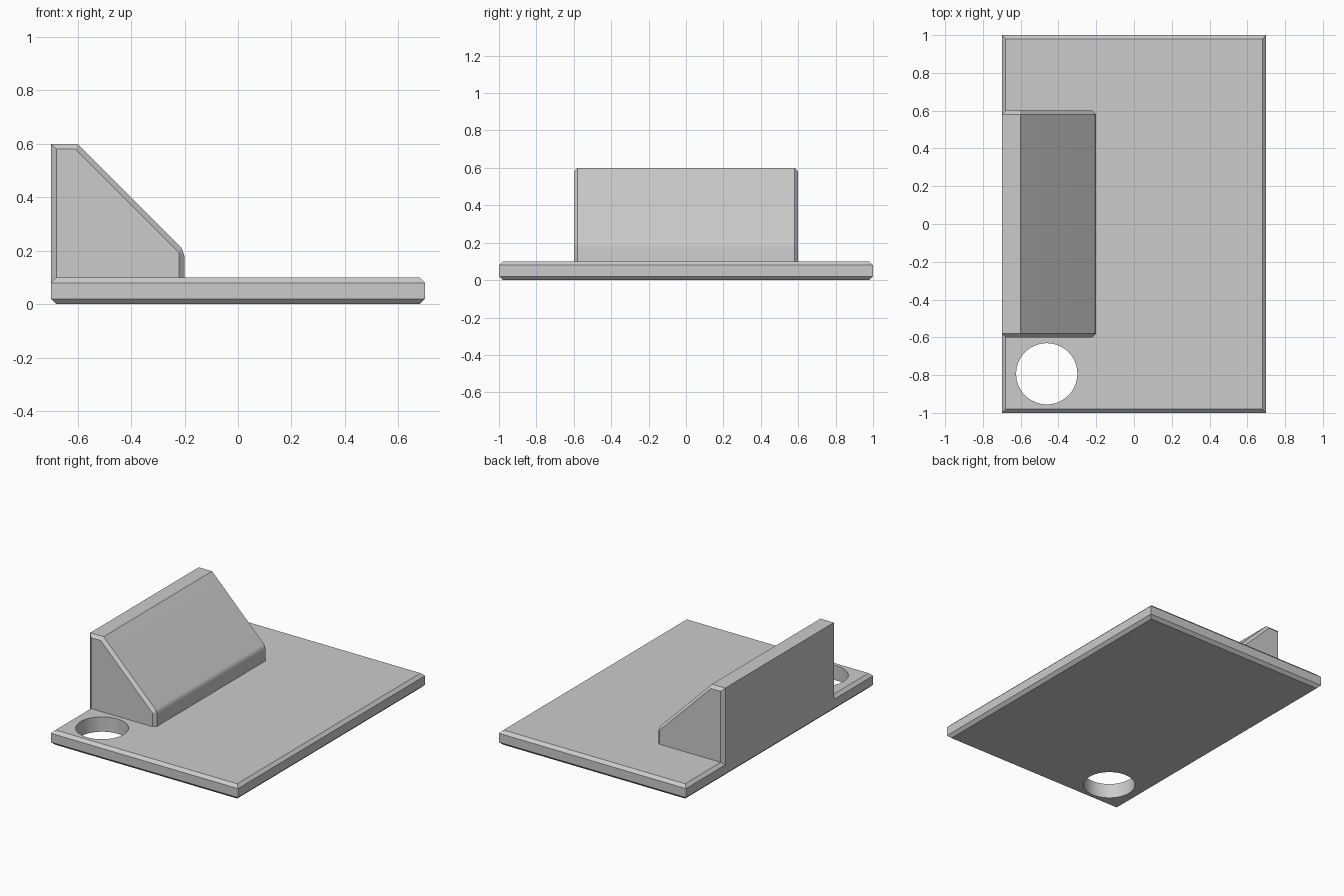
import bpy, bmesh

cube = bpy.data.objects.get("Cube")
if cube:
    bpy.data.objects.remove(cube, do_unlink=True)

grey = bpy.data.materials.new("light grey")
grey.use_nodes = True
colour = (0.6, 0.6, 0.6, 1)
grey.diffuse_color = colour
grey.node_tree.nodes["Principled BSDF"].inputs["Base Color"].default_value = colour


def loft(name, rings):
    """Solid through a stack of matching point rings, capped at both ends."""
    bm = bmesh.new()
    loops = [[bm.verts.new(p) for p in ring] for ring in rings]
    count = len(loops[0])
    for a, b in zip(loops, loops[1:]):
        for i in range(count):
            j = (i + 1) % count
            bm.faces.new((a[i], a[j], b[j], b[i]))
    bm.faces.new(loops[0])
    bm.faces.new(loops[-1])
    bmesh.ops.recalc_face_normals(bm, faces=bm.faces)
    mesh = bpy.data.meshes.new(name)
    bm.to_mesh(mesh)
    bm.free()
    mesh.materials.append(grey)
    obj = bpy.data.objects.new(name, mesh)
    bpy.context.collection.objects.link(obj)
    return obj


def activate(obj):
    bpy.ops.object.select_all(action='DESELECT')
    obj.select_set(True)
    bpy.context.view_layer.objects.active = obj


CHAMFER = 0.02


# Base plate, chamfered around its top and bottom rims
def rectangle(inset, z):
    x, y = 0.7 - inset, 1 - inset
    return [(-x, -y, z), (x, -y, z), (x, y, z), (-x, y, z)]


plate = loft("base_plate", [rectangle(CHAMFER, 0), rectangle(0, CHAMFER),
                            rectangle(0, 0.1 - CHAMFER), rectangle(CHAMFER, 0.1)])

# Round hole through the plate corner
bpy.ops.mesh.primitive_cylinder_add(vertices=64, radius=0.162, depth=0.5,
                                    location=(-0.462, -0.793, 0.05))
cutter = bpy.context.object
cutter.name = "hole_cutter"
cutter.hide_render = True
cutter.data.materials.append(grey)
cut = plate.modifiers.new("hole", 'BOOLEAN')
cut.operation = 'DIFFERENCE'
cut.solver = 'EXACT'
cut.object = cutter
activate(plate)
bpy.ops.object.modifier_apply(modifier=cut.name)
bpy.data.objects.remove(cutter, do_unlink=True)
bpy.ops.object.shade_smooth_by_angle(angle=0.5)

# Sloped block with chamfered ends and a softened lower corner
outer = [(-0.7, 0.08), (-0.2, 0.08), (-0.2, 0.18), (-0.213, 0.213), (-0.6, 0.6), (-0.7, 0.6)]
inner = [(-0.68, 0.08), (-0.22, 0.08), (-0.22, 0.188), (-0.222, 0.194), (-0.608, 0.58), (-0.68, 0.58)]
sections = [(inner, -0.6), (outer, -0.6 + CHAMFER), (outer, 0.6 - CHAMFER), (inner, 0.6)]
block = loft("sloped_block", [[(x, y, z) for x, z in profile] for profile, y in sections])
activate(block)
bpy.ops.object.shade_smooth_by_angle(angle=0.5)
weighted = block.modifiers.new("flat_large_faces", 'WEIGHTED_NORMAL')
weighted.keep_sharp = True
